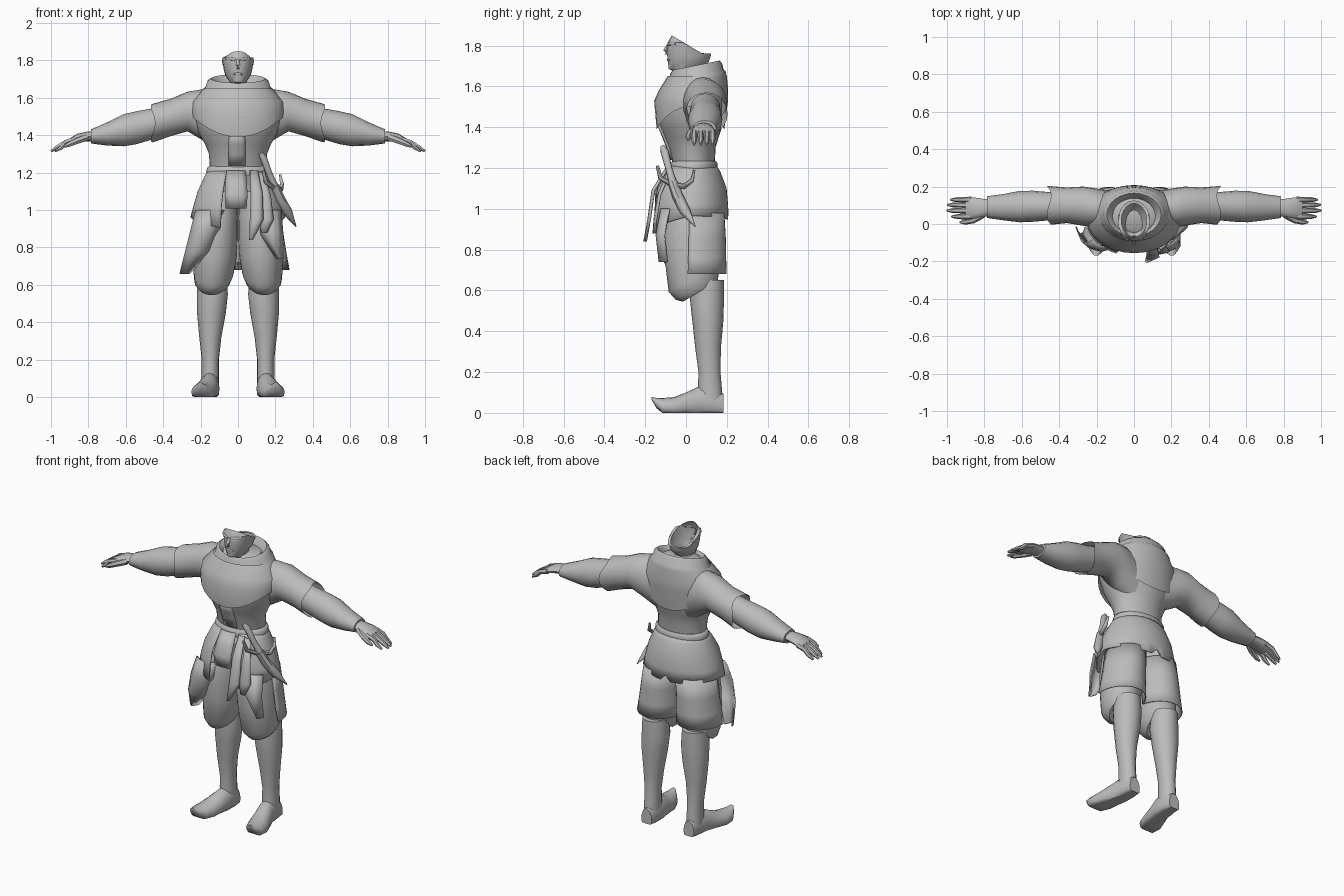
import bpy, bmesh, math
from mathutils import Vector

cloth = bpy.data.materials.new("plain_grey")
cloth.diffuse_color = (0.5, 0.5, 0.5, 1)


def finish(name, bm, mirror=False, thick=0):
    bmesh.ops.recalc_face_normals(bm, faces=bm.faces)
    me = bpy.data.meshes.new(name)
    bm.to_mesh(me)
    bm.free()
    me.materials.append(cloth)
    ob = bpy.data.objects.new(name, me)
    bpy.context.collection.objects.link(ob)
    bpy.ops.object.select_all(action='DESELECT')
    bpy.context.view_layer.objects.active = ob
    ob.select_set(True)
    bpy.ops.object.shade_smooth_by_angle(angle=math.radians(45))
    if thick:
        mod = ob.modifiers.new("thickness", 'SOLIDIFY')
        mod.thickness = thick
        mod.offset = 0
    if mirror:
        ob.modifiers.new("mirror", 'MIRROR')
    return ob


def skin(name, rows, closed=True, caps=True, **kw):
    """Join rows of points into a surface."""
    bm = bmesh.new()
    vs = [[bm.verts.new(p) for p in row] for row in rows]
    n = len(rows[0])
    for a, b in zip(vs, vs[1:]):
        for i in range(n if closed else n - 1):
            j = (i + 1) % n
            bm.faces.new((a[i], a[j], b[j], b[i]))
    if closed and caps:
        bm.faces.new(vs[0])
        bm.faces.new(vs[-1])
    return finish(name, bm, **kw)


def loft(name, axis, rings, n=20, arc=None, warp=None, **kw):
    """Elliptic rings (position, centre 1, centre 2, radius 1, radius 2) along an axis."""
    a0, a1 = arc or (0, 360)
    others = [k for k in range(3) if k != axis]
    rows = []
    for r, (pos, c1, c2, r1, r2) in enumerate(rings):
        row = []
        for i in range(n):
            a = math.radians(a0 + (a1 - a0) * i / (n - 1 if arc else n))
            co = Vector()
            co[axis] = pos
            co[others[0]] = c1 + r1 * math.cos(a)
            co[others[1]] = c2 + r2 * math.sin(a)
            if warp:
                warp(co, a, r == len(rings) - 1)
            row.append(co)
        rows.append(row)
    return skin(name, rows, closed=arc is None, **kw)


def rod(name, pts, n=8, **kw):
    """Round rod through (x, y, z, radius) points."""
    ps = [Vector(p[:3]) for p in pts]
    rows = []
    for i, p in enumerate(ps):
        d = ps[min(i + 1, len(ps) - 1)] - ps[max(i - 1, 0)]
        q = d.to_track_quat('Z', 'Y')
        rows.append([p + q @ Vector((math.cos(t), math.sin(t), 0)) * pts[i][3]
                     for t in (2 * math.pi * k / n for k in range(n))])
    return skin(name, rows, **kw)


def ribbon(name, pts, bow=0.01, **kw):
    """Hanging cloth strip through (x, y, z, half width) points."""
    rows = [[(x + w * s, y + bow * s * s, z) for s in (-1, -.5, 0, .5, 1)] for x, y, z, w in pts]
    return skin(name, rows, closed=False, thick=.008, **kw)


# torso and belt
loft("torso", 2, [(1.2, 0, .04, .15, .1), (1.3, 0, .03, .155, .115), (1.35, 0, .027, .175, .133),
                  (1.41, 0, .025, .21, .155), (1.5, 0, .022, .235, .177), (1.58, 0, .04, .24, .16),
                  (1.64, 0, .06, .19, .13), (1.68, 0, .06, .1, .09)], n=28)
loft("belt", 2, [(1.185, 0, .035, .165, .115), (1.2, 0, .037, .17, .118),
                 (1.225, 0, .04, .166, .113), (1.235, 0, .04, .155, .105)], n=28)
ribbon("front_placket", [(-.005, -.072, 1.24, .045), (-.005, -.092, 1.3, .045),
                         (-.005, -.112, 1.35, .045), (-.005, -.137, 1.41, .04)])


# shawl with dipping hem, and the rolled collar
def shawl_hem(co, a, last):
    if last:
        s = math.sin(a) ** 2
        co.z -= .11 * s
        co.y = .02 + (co.y - .02) * (1 - .1 * s)


loft("shawl", 2, [(1.65, 0, .055, .185, .145), (1.58, 0, .037, .245, .17), (1.53, 0, .025, .25, .181),
                  (1.5, 0, .022, .245, .184)], n=28, warp=shawl_hem, caps=False)


def tilt_collar(co, a, last):
    co.z += .2 * (co.y - .06)


loft("collar", 2, [(1.63, 0, .04, .09, .085), (1.685, 0, .045, .12, .1), (1.705, 0, .05, .145, .115),
                   (1.69, 0, .05, .165, .127), (1.66, 0, .05, .172, .133), (1.645, 0, .05, .19, .145),
                   (1.61, 0, .05, .2, .15), (1.57, 0, .05, .19, .14)], n=24, warp=tilt_collar, caps=False)


# head, open and sloping down to the back
def slope_top(co, a, last):
    co.z = min(co.z, max(1.76, 1.85 - .6 * (co.y + .07)))


loft("head", 2, [(1.58, 0, .05, .06, .065), (1.67, 0, .025, .055, .075), (1.685, 0, -.005, .045, .08),
                 (1.72, 0, .012, .068, .1), (1.75, 0, .015, .076, .107), (1.78, 0, .015, .081, .108),
                 (1.815, 0, .018, .086, .108), (1.852, 0, .02, .068, .09)],
     warp=slope_top, caps=False)
rod("nose", [(0, -.088, 1.805, .006), (0, -.1, 1.775, .012), (0, -.094, 1.758, .012)])
rod("brow", [(.012, -.087, 1.803, .007), (.04, -.079, 1.809, .008), (.066, -.052, 1.807, .005)], mirror=True)
rod("mouth", [(-.025, -.083, 1.727, .004), (0, -.089, 1.73, .006), (.025, -.083, 1.727, .004)])


# arms
def sleeve_hem(co, a, last):
    if last:
        co.x += .012 * math.cos(3 * a)


loft("sleeve", 0, [(.1, .08, 1.48, .09, .16), (.2, .085, 1.512, .105, .132), (.27, .095, 1.527, .105, .106),
                   (.36, .1, 1.495, .095, .1), (.455, .1, 1.465, .104, .103)],
     warp=sleeve_hem, caps=False, mirror=True)
loft("forearm", 0, [(.38, .095, 1.485, .075, .08), (.46, .095, 1.46, .076, .083), (.54, .095, 1.441, .083, .088),
                    (.61, .093, 1.427, .084, .086), (.7, .09, 1.407, .07, .062), (.785, .09, 1.394, .058, .038)],
     n=16, mirror=True)
loft("hand", 0, [(.76, .09, 1.395, .042, .028), (.81, .085, 1.393, .05, .026), (.86, .085, 1.385, .058, .023),
                 (.9, .085, 1.368, .056, .015)], n=12, mirror=True)
for i, (y, tip) in enumerate([(.04, .975), (.072, 1), (.102, .997), (.13, .98)]):
    rod(f"finger_{i + 1}", [(.87, y, 1.378, .016), (.92, y, 1.362, .015),
                            (tip - .03, y, 1.333, .013), (tip, y, 1.315, .006)], n=6, mirror=True)
rod("thumb", [(.81, .05, 1.388, .02), (.86, .02, 1.37, .017), (.905, .01, 1.35, .014),
              (.93, .01, 1.338, .006)], n=6, mirror=True)


# tunic skirt, open at the front, with a notched hem
def skirt_hem(co, a, last):
    if last:
        co.z -= .05 * max(0, -math.sin(a)) - .02 * abs(math.cos(a))
        if abs(math.degrees(a) - 90) < 4:
            co.z += .04


loft("tunic_skirt", 2, [(1.215, 0, .038, .155, .105), (1.18, 0, .03, .175, .135), (1.1, 0, .022, .212, .173),
                        (1.02, 0, .02, .235, .182), (.945, 0, .018, .25, .186)],
     n=41, arc=(-68, 248), warp=skirt_hem, thick=.008)
ribbon("center_cloth", [(-.01, -.085, 1.21, .05), (-.01, -.125, 1.14, .057), (-.01, -.15, 1.08, .06),
                        (-.01, -.145, 1.01, .055)])
ribbon("sash_tail", [(.085, -.09, 1.21, .02), (.1, -.165, 1.09, .03), (.1, -.185, .95, .035),
                     (.07, -.205, .84, .008)])
ribbon("sash_end", [(.12, -.08, 1.2, .02), (.145, -.135, 1.07, .03), (.15, -.155, .95, .04),
                    (.14, -.16, .88, .015)])
ribbon("left_thigh_cloth", [(-.15, -.125, 1, .075), (-.175, -.145, .9, .075), (-.215, -.13, .78, .065),
                            (-.285, -.055, .66, .025)], bow=.04)
ribbon("right_thigh_cloth", [(.16, -.12, 1, .07), (.18, -.145, .87, .06), (.225, -.13, .74, .018)], bow=.04)


# trousers gathered below the knee, lower at the front
def knee_tilt(co, a, last):
    if co.z < .7:
        co.z += .6 * (co.y - .06)


loft("trouser_leg", 2, [(1.1, .09, .04, .085, .1), (.97, .11, .035, .11, .14), (.86, .117, .035, .117, .148),
                        (.76, .122, .035, .117, .14), (.68, .13, .04, .108, .125), (.62, .138, .055, .095, .105),
                        (.59, .14, .07, .075, .085)], mirror=True, warp=knee_tilt)
loft("back_flap", 2, [(.98, .11, .04, .115, .145), (.86, .122, .04, .12, .152), (.76, .13, .038, .128, .156),
                      (.68, .135, .036, .138, .16)], n=18, arc=(-10, 165), thick=.006, mirror=True)

# tall boots with upturned toes
loft("boot_shaft", 2, [(.65, .138, .105, .075, .08), (.55, .137, .103, .083, .083), (.45, .142, .107, .077, .076),
                       (.32, .148, .108, .059, .063), (.2, .148, .115, .046, .054), (.13, .148, .117, .046, .058),
                       (.06, .148, .12, .046, .06)], n=16, mirror=True)


def flat_sole(co, a, last):
    co.z = max(co.z, 0)


loft("boot_foot", 1, [(.183, .147, .03, .036, .065), (.13, .147, .045, .048, .085), (.06, .152, .045, .053, .083),
                      (0, .168, .035, .06, .065), (-.06, .183, .025, .066, .052), (-.115, .194, .028, .056, .045),
                      (-.145, .199, .048, .034, .025), (-.168, .202, .071, .012, .008)],
     n=16, warp=flat_sole, mirror=True)

# sheathed dagger on the hip
rod("dagger_grip", [(.12, -.115, 1.305, .012), (.135, -.105, 1.28, .02), (.165, -.085, 1.2, .017),
                    (.2, -.062, 1.12, .02)])
rod("dagger_sheath", [(.195, -.066, 1.13, .024), (.225, -.04, 1.06, .027), (.265, -.005, .99, .026),
                      (.31, .045, .912, .003)])
rod("dagger_guard", [(.135, -.14, 1.21, .008), (.15, -.125, 1.15, .012), (.19, -.07, 1.12, .014),
                     (.23, -.01, 1.11, .013), (.235, .03, 1.14, .011), (.225, .04, 1.19, .006)])
